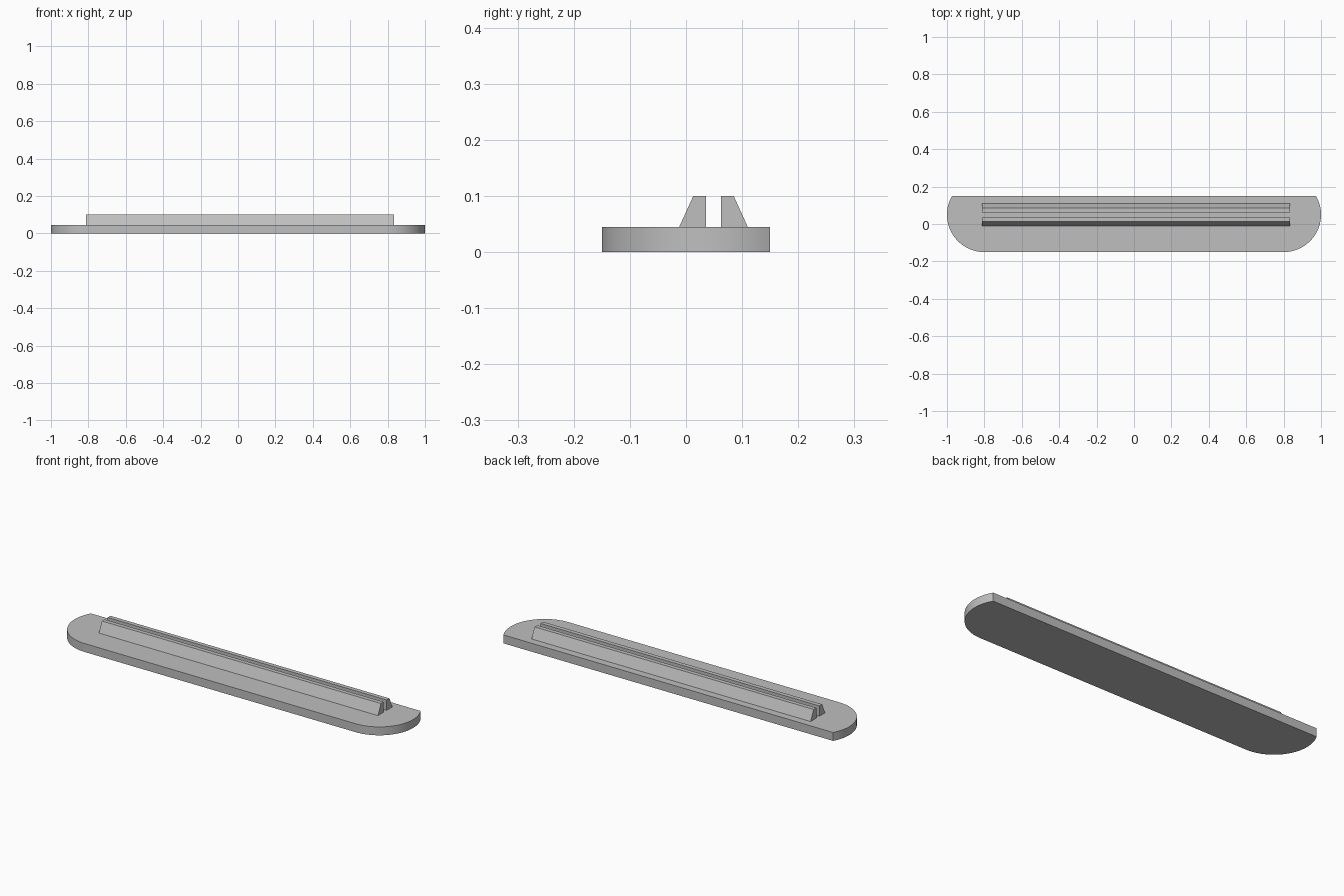
import bpy
import bmesh
from math import asin, cos, sin, pi, radians
from mathutils import Vector

cube = bpy.data.objects.get("Cube")
if cube:
    bpy.data.objects.remove(cube, do_unlink=True)

# Single flat colour
grey = bpy.data.materials.new("plain_grey")
grey.use_nodes = True
colour = (0.52, 0.52, 0.52, 1)
grey.diffuse_color = colour
grey.node_tree.nodes["Principled BSDF"].inputs["Base Color"].default_value = colour


def extrude_profile(name, points, direction):
    """Extrude a closed 3D outline along a direction into a solid."""
    bm = bmesh.new()
    face = bm.faces.new([bm.verts.new(p) for p in points])
    result = bmesh.ops.extrude_face_region(bm, geom=[face], use_keep_orig=True)
    moved = [v for v in result["geom"] if isinstance(v, bmesh.types.BMVert)]
    bmesh.ops.translate(bm, verts=moved, vec=Vector(direction))
    bmesh.ops.recalc_face_normals(bm, faces=bm.faces)
    mesh = bpy.data.meshes.new(name)
    bm.to_mesh(mesh)
    bm.free()
    obj = bpy.data.objects.new(name, mesh)
    bpy.context.collection.objects.link(obj)
    mesh.materials.append(grey)
    return obj


# Base plate: straight back edge, arcs wrapping both ends into the front edge
radius, centre_x, centre_y, back_y = 0.2, 0.8, 0.05, 0.15
base_height = 0.045
steps = 32
start, end = -pi / 2, asin((back_y - centre_y) / radius)
angles = [start + (end - start) * i / steps for i in range(steps + 1)]
right_arc = [(centre_x + radius * cos(a), centre_y + radius * sin(a), 0) for a in angles]
left_arc = [(-x, y, z) for x, y, z in reversed(right_arc)]
base = extrude_profile("base_plate", right_arc + left_arc, (0, 0, base_height))

bpy.ops.object.select_all(action="DESELECT")
base.select_set(True)
bpy.context.view_layer.objects.active = base
bpy.ops.object.shade_smooth_by_angle(angle=radians(30))

# Two mirrored rails with sloped outer sides and a slot between them
rail_left, rail_right = -0.813, 0.835
slot_y = 0.049
rail_section = [(0.013, base_height), (0.061, base_height), (0.036, 0.1), (0.013, 0.1)]
for name, side in (("front_rail", -1), ("back_rail", 1)):
    outline = [(rail_left, slot_y + side * y, z) for y, z in rail_section]
    extrude_profile(name, outline, (rail_right - rail_left, 0, 0))
